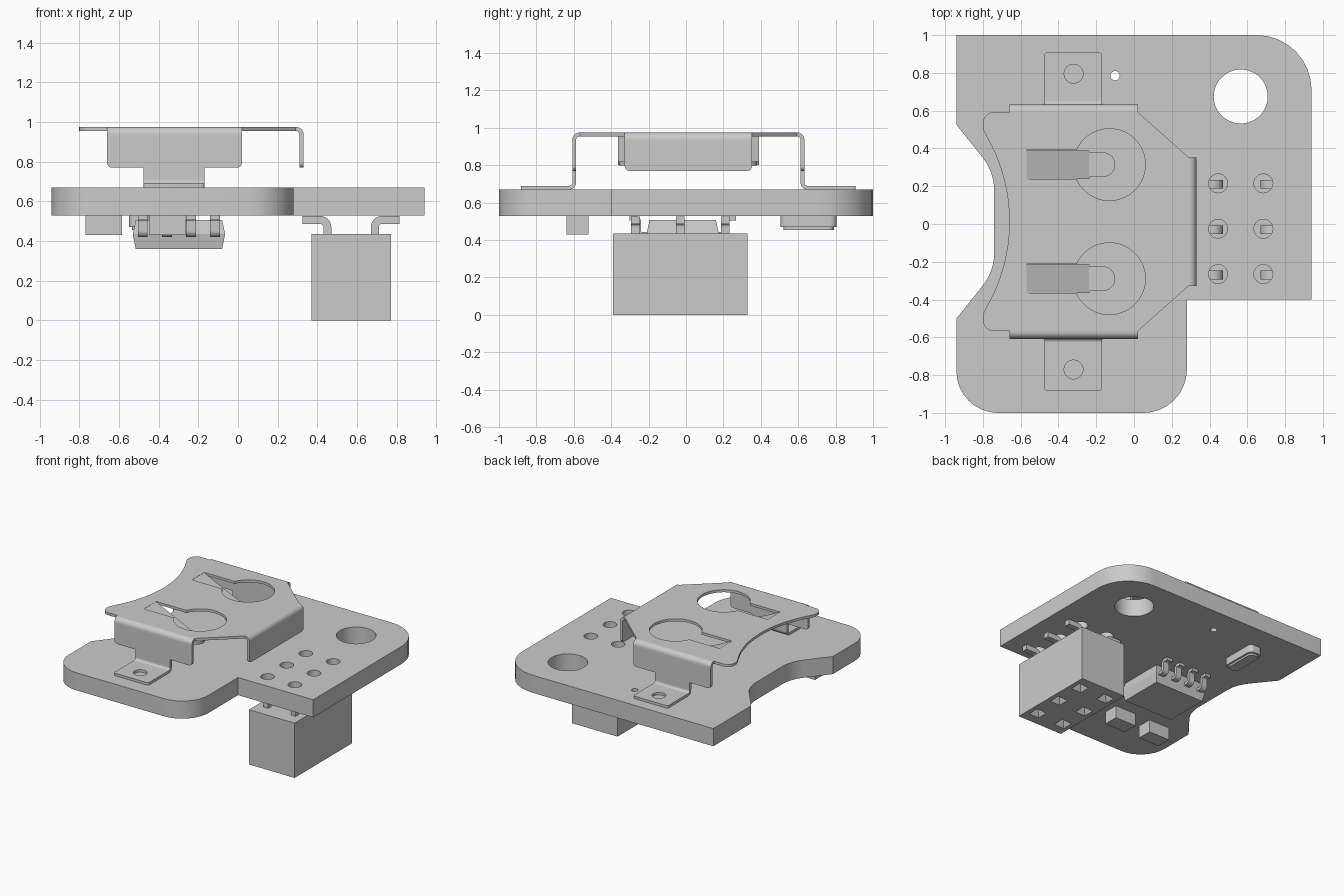
import bpy, bmesh, math
from mathutils import Vector

cube = bpy.data.objects.get("Cube")
if cube:
    bpy.data.objects.remove(cube)

grey = bpy.data.materials.new("plain light grey")
grey.use_nodes = True
COLOUR = (0.6, 0.6, 0.6, 1)
grey.diffuse_color = COLOUR
for node in grey.node_tree.nodes:
    if node.type == "BSDF_PRINCIPLED":
        node.inputs["Base Color"].default_value = COLOUR


def circle(x, y, r, n=32):
    return [(x + r * math.cos(math.tau * i / n), y + r * math.sin(math.tau * i / n)) for i in range(n)]


def rect(x0, x1, y0, y1):
    return [(x0, y0), (x1, y0), (x1, y1), (x0, y1)]


def fillet(pts, closed=True, steps=8):
    """Round every corner given as (x, y, radius)."""
    out, n = [], len(pts)
    for i, p in enumerate(pts):
        v = Vector(p[:2])
        r = p[2] if len(p) > 2 else 0
        if r == 0 or (not closed and i in (0, n - 1)):
            out.append(tuple(v))
            continue
        a = (Vector(pts[i - 1][:2]) - v).normalized()
        b = (Vector(pts[(i + 1) % n][:2]) - v).normalized()
        half = a.angle(b) / 2
        c = v + (a + b).normalized() * r / math.sin(half)
        s = (v + a * r / math.tan(half) - c).normalized()
        e = (v + b * r / math.tan(half) - c).normalized()
        out += [tuple(c + s.slerp(e, k / steps) * r) for k in range(steps + 1)]
    return out


def finish(name, bm):
    bmesh.ops.remove_doubles(bm, verts=bm.verts, dist=1e-5)
    bmesh.ops.recalc_face_normals(bm, faces=bm.faces)
    me = bpy.data.meshes.new(name)
    bm.to_mesh(me)
    bm.free()
    me.materials.append(grey)
    me.polygons.foreach_set("use_smooth", [True] * len(me.polygons))
    me.set_sharp_from_angle(angle=math.radians(30))
    ob = bpy.data.objects.new(name, me)
    bpy.context.collection.objects.link(ob)
    return ob


def prism(name, outline, lo, hi, axis="z", holes=()):
    """Extrude a flat outline with holes along an axis."""
    cu = bpy.data.curves.new(name + " outline", "CURVE")
    cu.dimensions, cu.fill_mode = "2D", "BOTH"
    cu.extrude = (hi - lo) / 2
    for loop in [outline, *holes]:
        sp = cu.splines.new("POLY")
        sp.points.add(len(loop) - 1)
        for pt, (u, v) in zip(sp.points, loop):
            pt.co = (u, v, 0, 1)
        sp.use_cyclic_u = True
    tmp = bpy.data.objects.new(name + " outline", cu)
    bpy.context.collection.objects.link(tmp)
    bpy.context.view_layer.update()
    me = bpy.data.meshes.new_from_object(tmp.evaluated_get(bpy.context.evaluated_depsgraph_get()))
    bm = bmesh.new()
    bm.from_mesh(me)
    bpy.data.objects.remove(tmp)
    bpy.data.curves.remove(cu)
    bpy.data.meshes.remove(me)
    for vert in bm.verts:
        u, v, w = vert.co
        w += (lo + hi) / 2
        vert.co = {"z": (u, v, w), "x": (w, u, v), "y": (u, w, v)}[axis]
    return finish(name, bm)


def strip(name, path, thick, lo, hi, axis):
    """Bent sheet-metal strip: a thickened path extruded along an axis."""
    pts = [Vector(p) for p in fillet(path, closed=False)]
    left, right = [], []
    for i, p in enumerate(pts):
        a = (p - pts[i - 1]).normalized() if i else None
        b = (pts[i + 1] - p).normalized() if i < len(pts) - 1 else None
        t = ((a or b) + (b or a)).normalized()
        n = Vector((-t.y, t.x)) * thick / 2 / max(0.5, t.dot(a or b))
        left.append(tuple(p + n))
        right.append(tuple(p - n))
    return prism(name, left + right[::-1], lo, hi, axis)


def frustum(name, bottom, z0, top, z1):
    """Tapered box between two rectangles (x0, x1, y0, y1)."""
    bm = bmesh.new()
    a = [bm.verts.new((x, y, z0)) for x, y in rect(*bottom)]
    b = [bm.verts.new((x, y, z1)) for x, y in rect(*top)]
    bm.faces.new(a)
    bm.faces.new(b)
    for i in range(4):
        j = (i + 1) % 4
        bm.faces.new((a[i], a[j], b[j], b[i]))
    return finish(name, bm)


# Circuit board with drilled holes
PIN_X, PIN_Y = (0.445, 0.685), (0.215, -0.025, -0.265)
board = fillet([(-0.94, 1), (0.94, 1, 0.29), (0.94, -0.4), (0.28, -0.4), (0.28, -1, 0.23),
                (-0.94, -1, 0.22), (-0.94, -0.5), (-0.74, -0.25, 0.28), (-0.74, 0.275, 0.28), (-0.94, 0.525)])
drills = [circle(0.565, 0.675, 0.143, 48), circle(-0.1, 0.785, 0.025, 16)]
drills += [circle(x, y, 0.05, 24) for x in PIN_X for y in PIN_Y]
prism("circuit_board", board, 0.53, 0.67, holes=drills)

# Battery clip top plate with keyhole windows
CY = 0.0125
LO, HI = 0.955, 0.975
MID = (LO + HI) / 2
right_half = [(0.29, 0.34), (0.02, 0.58), (-0.66, 0.58), (-0.8, 0.58, 0.06), (-0.8, 0.49, 0.04)]
arc = [(-1.564 + math.sqrt(0.904 ** 2 - y * y), y) for y in [0.44 - 0.04 * i for i in range(23)]]
mirrored = [(p[0], -p[1], *p[2:]) for p in reversed(right_half)]
plate = [(x, y + CY) for x, y in fillet(right_half + arc + mirrored)]
windows = []
for side in (-1, 1):
    y0 = CY + side * 0.302
    start = math.asin(0.077 / 0.19)
    ring = [math.pi - start - (math.tau - 2 * start) * i / 40 for i in range(41)]
    windows.append([(-0.57, y0 - 0.077), (-0.57, y0 + 0.077)]
                   + [(-0.13 + 0.19 * math.cos(a), y0 + 0.19 * math.sin(a)) for a in ring])
    # Spring contact bent down out of the window
    strip("contact_slope", [(-0.575, MID), (-0.24, 0.81)], 0.02, y0 - 0.075, y0 + 0.075, "y")
    tip = fillet([(-0.25, y0 - 0.065), (-0.1, y0 - 0.065, 0.064), (-0.1, y0 + 0.065, 0.064), (-0.25, y0 + 0.065)])
    prism("contact_tip", tip, 0.8, 0.82)
prism("clip_top", plate, LO, HI, holes=windows)

# Clip side walls, necks and soldered feet
for side in (-1, 1):
    def yy(d):
        return CY + side * d
    strip("clip_side_bend", [(yy(0.575), MID), (yy(0.61), MID, 0.028), (yy(0.61), 0.92)], 0.02, -0.66, 0.02, "x")
    wall = fillet([(-0.66, 0.92), (-0.66, 0.77, 0.025), (-0.475, 0.77), (-0.475, 0.72), (-0.17, 0.72),
                   (-0.17, 0.77), (0.02, 0.77, 0.025), (0.02, 0.92)])
    prism("clip_side_wall", wall, *sorted((yy(0.6), yy(0.62))), axis="y")
    strip("clip_foot_bend", [(yy(0.61), 0.72), (yy(0.61), 0.68, 0.028), (yy(0.66), 0.68)], 0.02, -0.475, -0.17, "x")
    foot = fillet([(-0.475, yy(0.66)), (-0.475, yy(0.895), 0.015), (-0.17, yy(0.895), 0.015), (-0.17, yy(0.66))])
    prism("clip_foot", foot, 0.67, 0.69, holes=[circle(-0.32, yy(0.783), 0.05)])

# Clip end stop
strip("end_stop_bend", [(0.285, MID), (0.32, MID, 0.028), (0.32, 0.92)], 0.02, CY - 0.34, CY + 0.34, "y")
stop = fillet([(CY - 0.34, 0.92), (CY - 0.34, 0.77, 0.025), (CY + 0.34, 0.77, 0.025), (CY + 0.34, 0.92)])
prism("end_stop", stop, 0.31, 0.33, axis="x")

# Socket header with funnelled square openings
block = rect(0.37, 0.77, -0.39, 0.33)
sockets = [(x, y) for x in (0.45, 0.69) for y in (0.21, -0.03, -0.27)]
for name, lo, hi, h in (("socket_mouth", 0, 0.04, 0.045), ("socket_throat", 0.04, 0.14, 0.022)):
    prism(name, block, lo, hi, holes=[rect(x - h, x + h, y - h, y + h) for x, y in sockets])
prism("socket_body", block, 0.14, 0.435)
for x, y in sockets:
    bm = bmesh.new()
    rings = [[bm.verts.new((u, v, z)) for u, v in rect(x - h, x + h, y - h, y + h)]
             for h, z in ((0.045, 0), (0.022, 0.04))]
    for i in range(4):
        j = (i + 1) % 4
        bm.faces.new((rings[0][i], rings[0][j], rings[1][j], rings[1][i]))
    finish("socket_funnel", bm)
    # Bent surface-mount pin
    out = -1 if x < 0.57 else 1
    strip("socket_pin", [(x, 0.43), (x, 0.506, 0.035), (x + out * 0.125, 0.506)], 0.04, y - 0.023, y + 0.023, "y")

# Chip body and gull-wing legs
wide, narrow = (-0.53, -0.065, -0.21, 0.175), (-0.515, -0.08, -0.195, 0.16)
frustum("chip_lower", narrow, 0.36, wide, 0.435)
frustum("chip_upper", wide, 0.435, narrow, 0.507)
for x in (-0.48, -0.358, -0.236, -0.115):
    for side in (-1, 1):
        path = [(0.17, 0.431), (0.235, 0.431, 0.022), (0.235, 0.517, 0.018), (0.285, 0.517)]
        path = [(-0.0175 + side * p[0], *p[1:]) for p in path]
        strip("chip_leg", path, 0.022, x - 0.025, x + 0.025, "x")

# Small parts under the board
for x in (-0.677, -0.357):
    prism("small_block", rect(x - 0.0925, x + 0.0925, -0.64, -0.52), 0.43, 0.53)
for name, inset, lo, hi in (("crystal_base", 0, 0.47, 0.53), ("crystal_cap", 0.015, 0.455, 0.47)):
    x0, x1, y0, y1 = -0.55 + inset, -0.435 - inset, 0.505 + inset, 0.805 - inset
    prism(name, fillet([(*p, 0.035) for p in rect(x0, x1, y0, y1)]), lo, hi)
